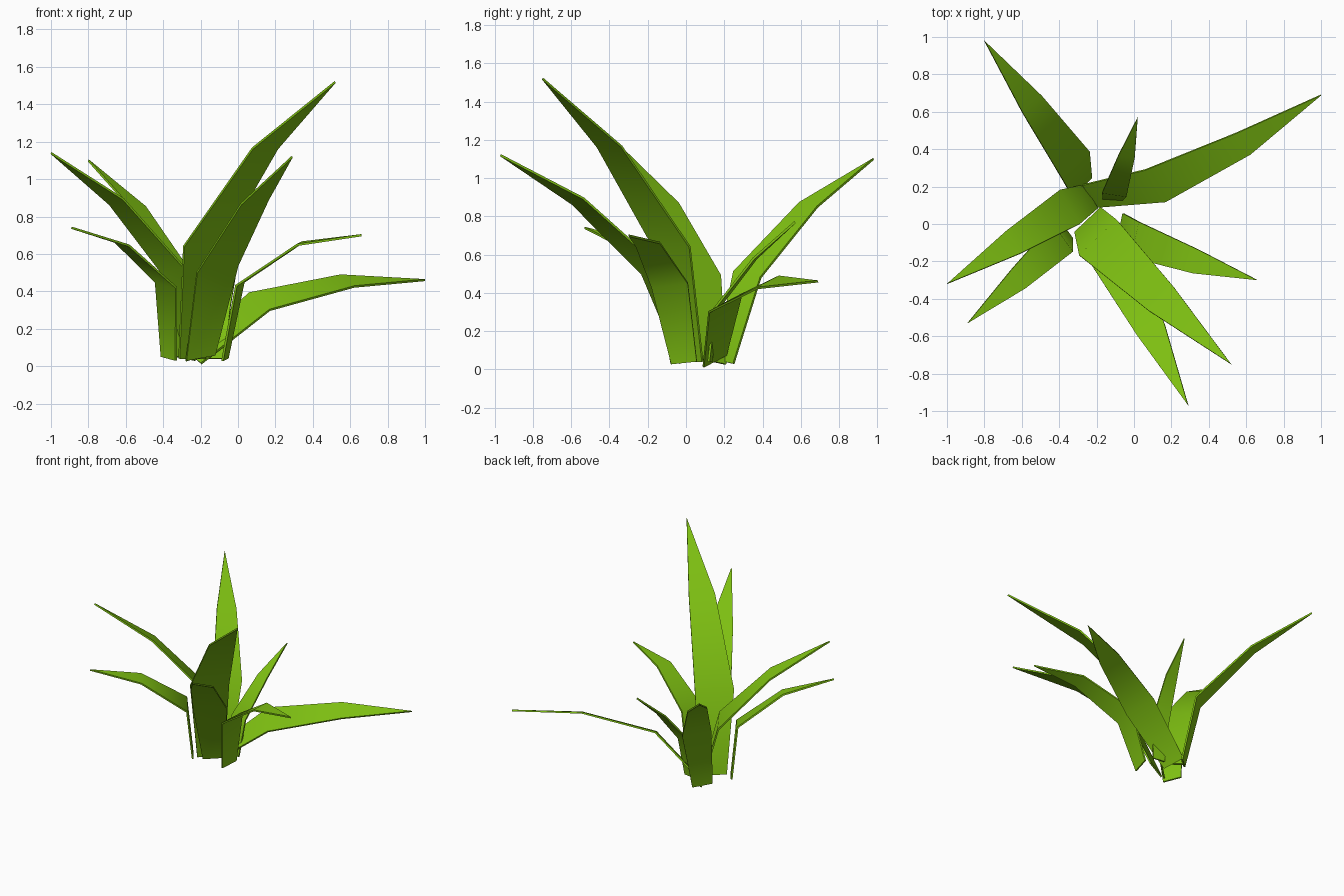
import bpy
from mathutils import Vector

if "Cube" in bpy.data.objects:
    bpy.data.objects.remove(bpy.data.objects["Cube"])

green = bpy.data.materials.new("leaf_green")
green.diffuse_color = (0.21, 0.53, 0.006, 1)
green.use_nodes = True
green.node_tree.nodes["Principled BSDF"].inputs["Base Color"].default_value = green.diffuse_color

# Each leaf: centre points at base, lower bend, upper bend, tip; then half-width vector
LEAVES = [
    ((-.245, .02, .04), (-.19, -.075, .64), (.145, -.40, 1.165), (.52, -.75, 1.52), (.10, .095, 0)),
    ((-.20, 0, .045), (-.11, -.185, .52), (.09, -.565, .88), (.29, -.97, 1.12), (.11, .045, .02)),
    ((-.235, .145, .04), (-.345, .09, .51), (-.65, -.10, .88), (-1, -.32, 1.14), (.055, -.09, .02)),
    ((-.37, -.025, .04), (-.385, -.075, .435), (-.62, -.295, .655), (-.89, -.53, .74), (.055, -.075, -.015)),
    ((-.28, .20, .04), (-.315, .32, .495), (-.545, .64, .86), (-.80, .98, 1.10), (.075, .07, -.015)),
    ((-.12, .125, .04), (-.105, .16, .32), (-.04, .36, .58), (.02, .57, .77), (.065, -.01, 0)),
    ((-.235, .15, .045), (.115, .205, .345), (.585, .43, .455), (1, .69, .46), (.055, -.085, -.045)),
    ((-.07, -.01, .035), (.01, -.085, .44), (.33, -.20, .655), (.66, -.30, .70), (.02, .095, .01)),
]
WIDTHS = (.7, 1, .67)  # relative width at base and bends


def make_leaf(name, points, half):
    half = Vector(half)
    verts = []
    for p, s in zip(points[:3], WIDTHS):
        verts += [Vector(p) - half * s, Vector(p) + half * s]
    verts.append(Vector(points[3]))
    mesh = bpy.data.meshes.new(name)
    mesh.from_pydata(verts, [], [(0, 1, 3, 2), (2, 3, 5, 4), (4, 5, 6)])
    mesh.materials.append(green)
    obj = bpy.data.objects.new(name, mesh)
    bpy.context.collection.objects.link(obj)
    bpy.ops.object.select_all(action='DESELECT')
    obj.select_set(True)
    bpy.context.view_layer.objects.active = obj
    # Thin blade with soft bends and crisp rim
    mod = obj.modifiers.new("thickness", 'SOLIDIFY')
    mod.thickness = 0.012
    mod.offset = 0
    bpy.ops.object.modifier_apply(modifier=mod.name)
    bpy.ops.object.shade_smooth_by_angle(angle=1.0)


for i, leaf in enumerate(LEAVES):
    make_leaf(f"leaf_{i + 1}", leaf[:4], leaf[4])
